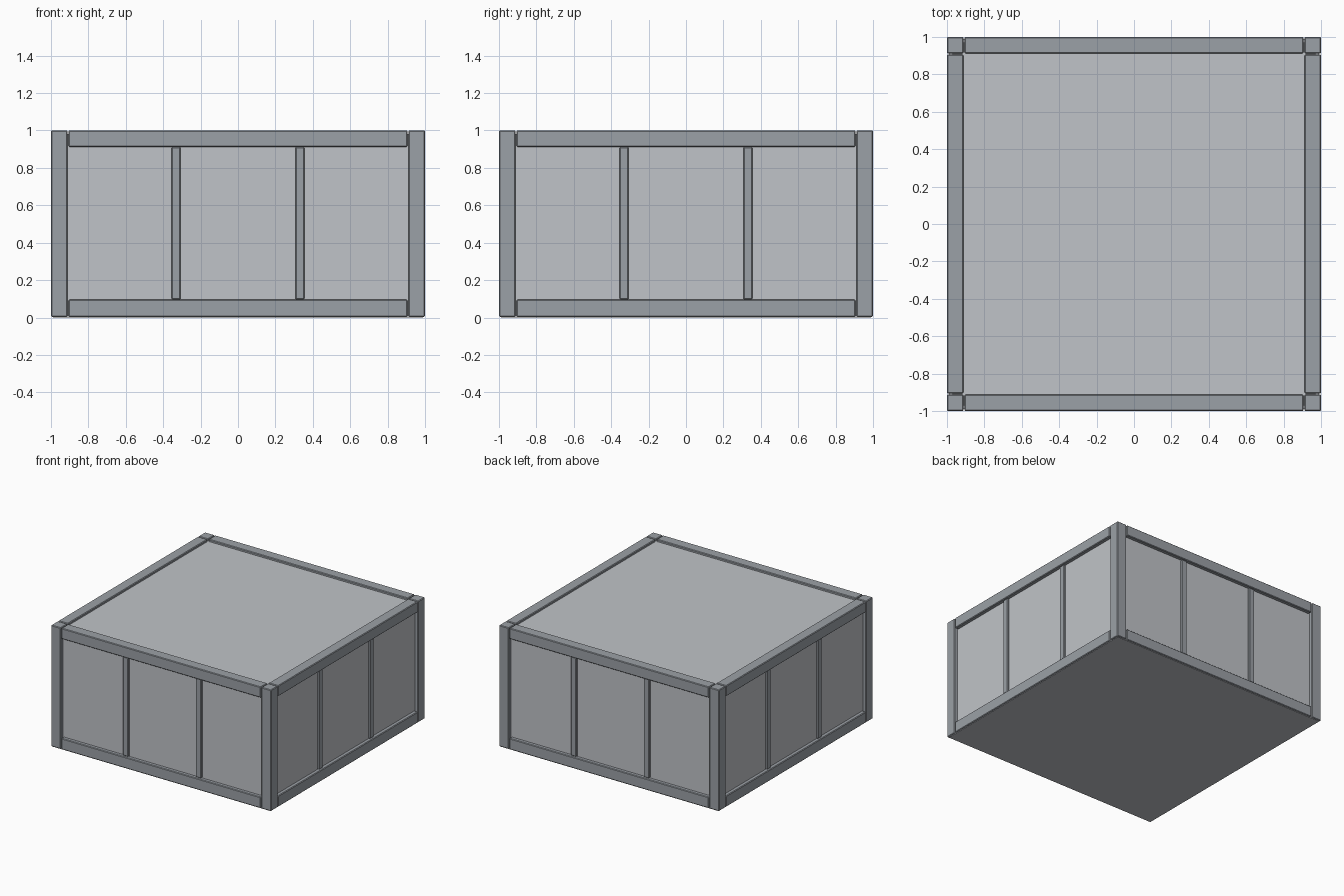
import bpy
from math import pi
from mathutils import Matrix

if "Cube" in bpy.data.objects:
    bpy.data.objects.remove(bpy.data.objects["Cube"])

W = 0.088      # frame thickness
INNER = 0.906  # half length of rails, leaving a thin seam at the posts


def material(name, colour):
    mat = bpy.data.materials.new(name)
    mat.diffuse_color = (*colour, 1)
    mat.use_nodes = True
    mat.node_tree.nodes["Principled BSDF"].inputs["Base Color"].default_value = mat.diffuse_color
    return mat


PANEL = material("panel_grey", (0.53, 0.55, 0.58))
FRAME = material("frame_grey", (0.33, 0.355, 0.385))


def box(name, lo, hi, mat, turn=0, bevel=0.005):
    """Box between two corners, turned about z, with slightly eased edges."""
    bpy.ops.mesh.primitive_cube_add(size=1)
    ob = bpy.context.object
    ob.name = name
    size = [b - a for a, b in zip(lo, hi)]
    mid = [(a + b) / 2 for a, b in zip(lo, hi)]
    ob.data.transform(Matrix.Rotation(turn, 4, 'Z') @ Matrix.Translation(mid)
                      @ Matrix.Diagonal((*size, 1)))
    ob.data.materials.append(mat)
    if bevel:
        mod = ob.modifiers.new("eased_edges", 'BEVEL')
        mod.width = bevel
        mod.segments = 1
    return ob


# Recessed core forming the wall, top and bottom panels
box("panel_core", (-0.97, -0.97, 0.012), (0.97, 0.97, 0.982), PANEL, bevel=0)

for i, side in enumerate(("front", "right", "back", "left")):
    t = i * pi / 2
    # Corner post
    box(side + "_corner_post", (-1, -1, 0.004), (-1 + W, -1 + W, 1), FRAME, t)
    # Top and bottom rails
    box(side + "_top_rail", (-INNER, -1, 1 - W), (INNER, -1 + W, 1), FRAME, t)
    box(side + "_bottom_rail", (-INNER, -1, 0.004), (INNER, -1 + W, 0.095), FRAME, t)
    # Two slim mullions
    for x, label in ((-0.331, "left"), (0.331, "right")):
        box(f"{side}_{label}_mullion", (x - 0.024, -0.988, 0.097),
            (x + 0.024, -0.93, 0.911), FRAME, t)

# Floor plate closing the underside
box("floor_plate", (-0.99, -0.99, 0), (0.99, 0.99, 0.012), PANEL, bevel=0)
